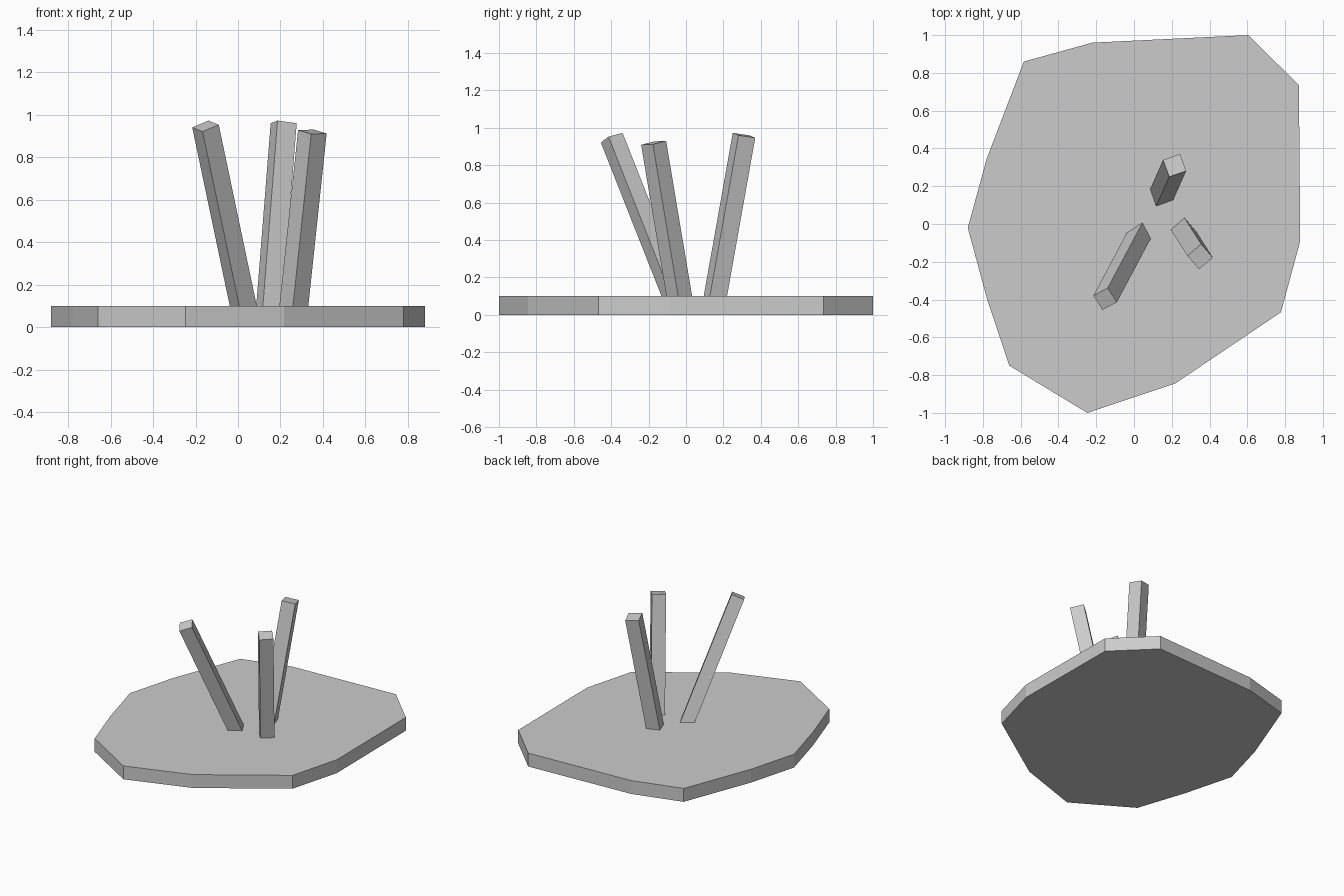
import bpy, bmesh
from mathutils import Vector, Matrix

if "Cube" in bpy.data.objects:
    bpy.data.objects.remove(bpy.data.objects["Cube"])


def add_object(name, bm):
    bmesh.ops.recalc_face_normals(bm, faces=bm.faces)
    mesh = bpy.data.meshes.new(name)
    bm.to_mesh(mesh)
    bm.free()
    obj = bpy.data.objects.new(name, mesh)
    bpy.context.collection.objects.link(obj)
    return obj


def slab(name, outline, height):
    bm = bmesh.new()
    face = bm.faces.new([bm.verts.new((x, y, 0)) for x, y in outline])
    top = bmesh.ops.extrude_face_region(bm, geom=[face])["geom"]
    bmesh.ops.translate(bm, vec=(0, 0, height),
                        verts=[v for v in top if isinstance(v, bmesh.types.BMVert)])
    return add_object(name, bm)


def post(name, foot, tip, edge, width, sunk=0.05):
    """Square leaning post; edge is the direction of one side of its end face."""
    foot, tip = Vector(foot), Vector(tip)
    axis = (tip - foot).normalized()
    foot -= axis * sunk
    side = Vector(edge)
    side = (side - axis * side.dot(axis)).normalized()
    rot = Matrix((side, axis.cross(side), axis)).transposed().to_4x4()
    bm = bmesh.new()
    bmesh.ops.create_cube(bm, size=1)
    bmesh.ops.scale(bm, vec=(width, width, (tip - foot).length), verts=bm.verts)
    bmesh.ops.transform(bm, matrix=Matrix.Translation((foot + tip) / 2) @ rot,
                        verts=bm.verts)
    return add_object(name, bm)


# Irregular flat base
slab("base", [(0.605, 1.0), (0.873, 0.735), (0.88, -0.09), (0.778, -0.467),
              (0.217, -0.845), (-0.247, -1.0), (-0.66, -0.75), (-0.78, -0.39),
              (-0.88, -0.02), (-0.78, 0.345), (-0.583, 0.86), (-0.22, 0.96)], 0.1)

# Three leaning posts
post("left_post", (0.025, -0.0625, 0.1), (-0.153, -0.397, 0.947),
     (0.075, 0.04, 0.032), 0.092)
post("back_post", (0.147, 0.157, 0.1), (0.215, 0.31, 0.96),
     (0.09, 0.031, -0.012), 0.096)
post("right_post", (0.263, -0.036, 0.1), (0.35, -0.173, 0.92),
     (0.074, 0.063, 0.005), 0.096)
